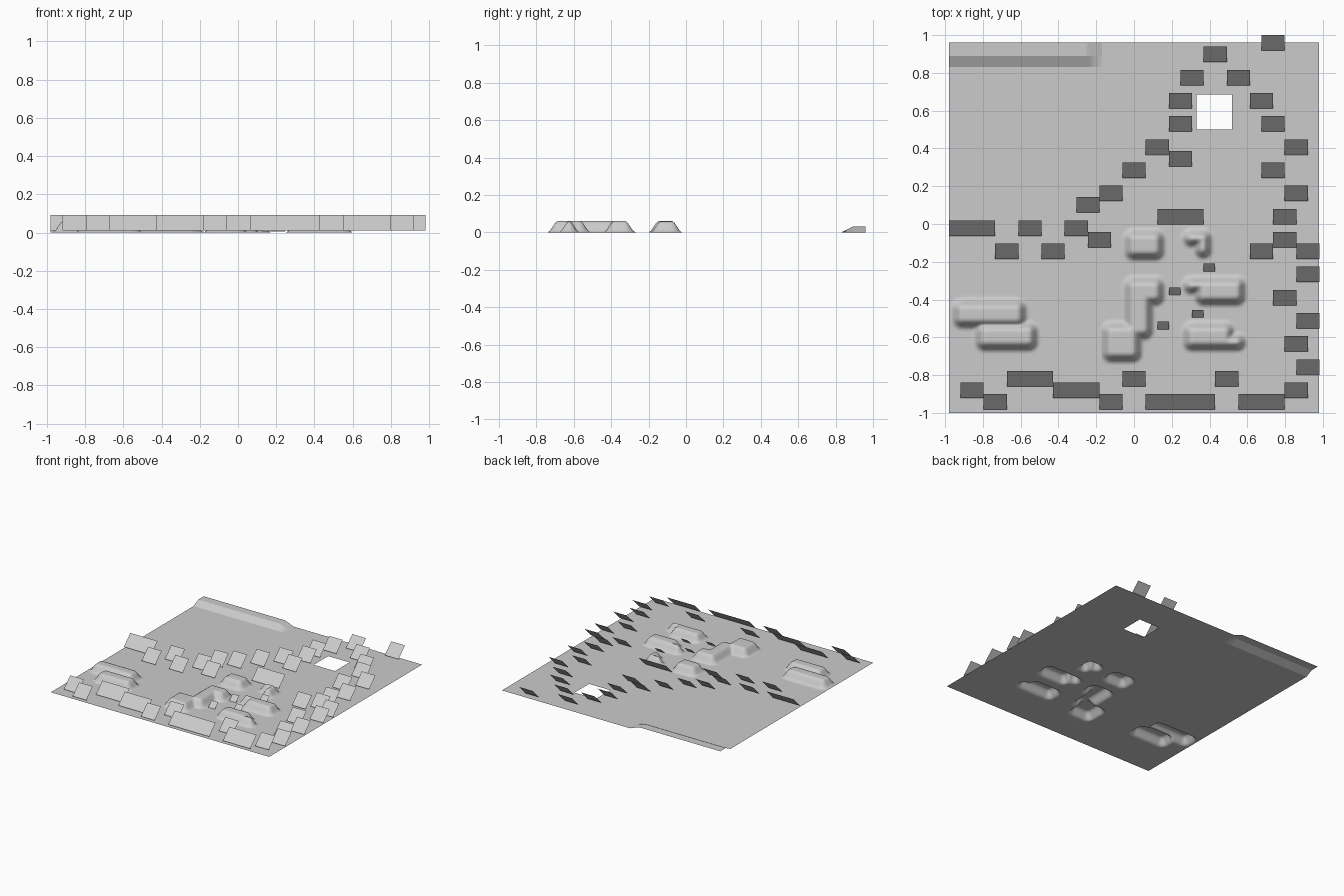
import bpy
import bmesh
import math

if "Cube" in bpy.data.objects:
    bpy.data.objects.remove(bpy.data.objects["Cube"])

STEP = 0.0613            # layout grid spacing
grey = bpy.data.materials.new("plain_grey")
grey.diffuse_color = (0.6, 0.6, 0.6, 1.0)
grey.use_nodes = True
grey.node_tree.nodes["Principled BSDF"].inputs["Base Color"].default_value = grey.diffuse_color


def make_object(name, bm):
    mesh = bpy.data.meshes.new(name)
    bm.to_mesh(mesh)
    bm.free()
    mesh.materials.append(grey)
    obj = bpy.data.objects.new(name, mesh)
    bpy.context.collection.objects.link(obj)
    return obj


# Hill footprints: x0, x1, y0, y1 (overlapping boxes join into one hill)
HILLS = [
    (-0.06, 0.17, -0.20, -0.02),
    (0.25, 0.42, -0.13, -0.02), (0.31, 0.42, -0.19, -0.02),
    (0.25, 0.60, -0.38, -0.27), (0.31, 0.60, -0.44, -0.27),
    (0.25, 0.54, -0.68, -0.51), (0.25, 0.60, -0.68, -0.57),
    (-0.06, 0.17, -0.44, -0.27), (-0.06, 0.11, -0.62, -0.27),
    (-0.18, 0.05, -0.74, -0.51),
    (-0.97, -0.56, -0.56, -0.39), (-0.85, -0.50, -0.68, -0.51),
]
HOLE = (0.33, 0.52, 0.50, 0.685)


def clamp(v):
    return max(0.0, min(1.0, v))


def inside(x, y, box, r=0.06):
    """Distance in from the rounded border of a box."""
    x0, x1, y0, y1 = box
    r = min(r, (x1 - x0) / 2, (y1 - y0) / 2)
    qx = abs(x - (x0 + x1) / 2) - (x1 - x0) / 2 + r
    qy = abs(y - (y0 + y1) / 2) - (y1 - y0) / 2 + r
    return r - math.hypot(max(qx, 0), max(qy, 0)) - min(max(qx, qy), 0)


def height(x, y):
    t = clamp(max(inside(x, y, b) for b in HILLS) / 0.055)
    hill = 0.06 * t * t * (3 - 2 * t)
    bank = 0.03 * min(clamp((-0.17 - x) / 0.08), clamp((y - 0.83) / 0.06))
    return max(hill, bank)


def lines(lo, hi, step, extra):
    n = round((hi - lo) / step)
    return sorted([lo + i * (hi - lo) / n for i in range(n + 1)] + extra)


# Ground sheet: fine grid across the hills, wide faces elsewhere
xs = lines(-0.98, 0.61, 0.0125, [-0.26, -0.17, 0.33, 0.52, 0.98])
ys = lines(-0.75, -0.01, 0.0125, [-1.0, 0.50, 0.685, 0.83, 0.89, 0.96])
bm = bmesh.new()
grid = [[bm.verts.new((x, y, height(x, y))) for x in xs] for y in ys]
for j in range(len(ys) - 1):
    for i in range(len(xs) - 1):
        cx, cy = (xs[i] + xs[i + 1]) / 2, (ys[j] + ys[j + 1]) / 2
        if HOLE[0] < cx < HOLE[1] and HOLE[2] < cy < HOLE[3]:
            continue
        face = bm.faces.new((grid[j][i], grid[j][i + 1],
                             grid[j + 1][i + 1], grid[j + 1][i]))
        face.smooth = cy < 0.2
bmesh.ops.delete(bm, geom=[v for v in bm.verts if not v.link_faces],
                 context='VERTS')
make_object("ground_sheet", bm)


def add_plate(bm, x0, y1, width, size, z0):
    """Sheet leaning back at 45 degrees, facing the front."""
    y0, x1, z1 = y1 - size, x0 + width, z0 + size
    bm.faces.new([bm.verts.new(p) for p in (
        (x0, y0, z0), (x1, y0, z0), (x1, y1, z1), (x0, y1, z1))])


# Border plates: row from the back -> columns from the left
ROWS = {
    0: [27], 1: [22], 3: [20, 24], 5: [19, 26], 7: [19, 27], 9: [17, 29],
    10: [19], 11: [15, 27], 13: [13, 29], 14: [11], 15: [18, 20, 28],
    16: [0, 2, 6, 10], 17: [12, 28], 18: [4, 8, 26, 30], 20: [30],
    22: [28], 24: [30], 26: [29], 28: [30], 29: [5, 7, 15, 23],
    30: [1, 9, 11, 29], 31: [3, 13, 17, 19, 21, 25, 27],
}
bm = bmesh.new()
for row, columns in ROWS.items():
    for col in columns:
        add_plate(bm, -0.98 + STEP * col, 1.0 - STEP * row,
                  2 * STEP, 0.082, 0.01)
make_object("border_plates", bm)

# Small plates between the hills
bm = bmesh.new()
for col, y in ((19, -0.335), (22, -0.21), (21, -0.455), (18, -0.517)):
    add_plate(bm, -0.98 + STEP * col, y, STEP, 0.041, 0.005)
make_object("small_plates", bm)
